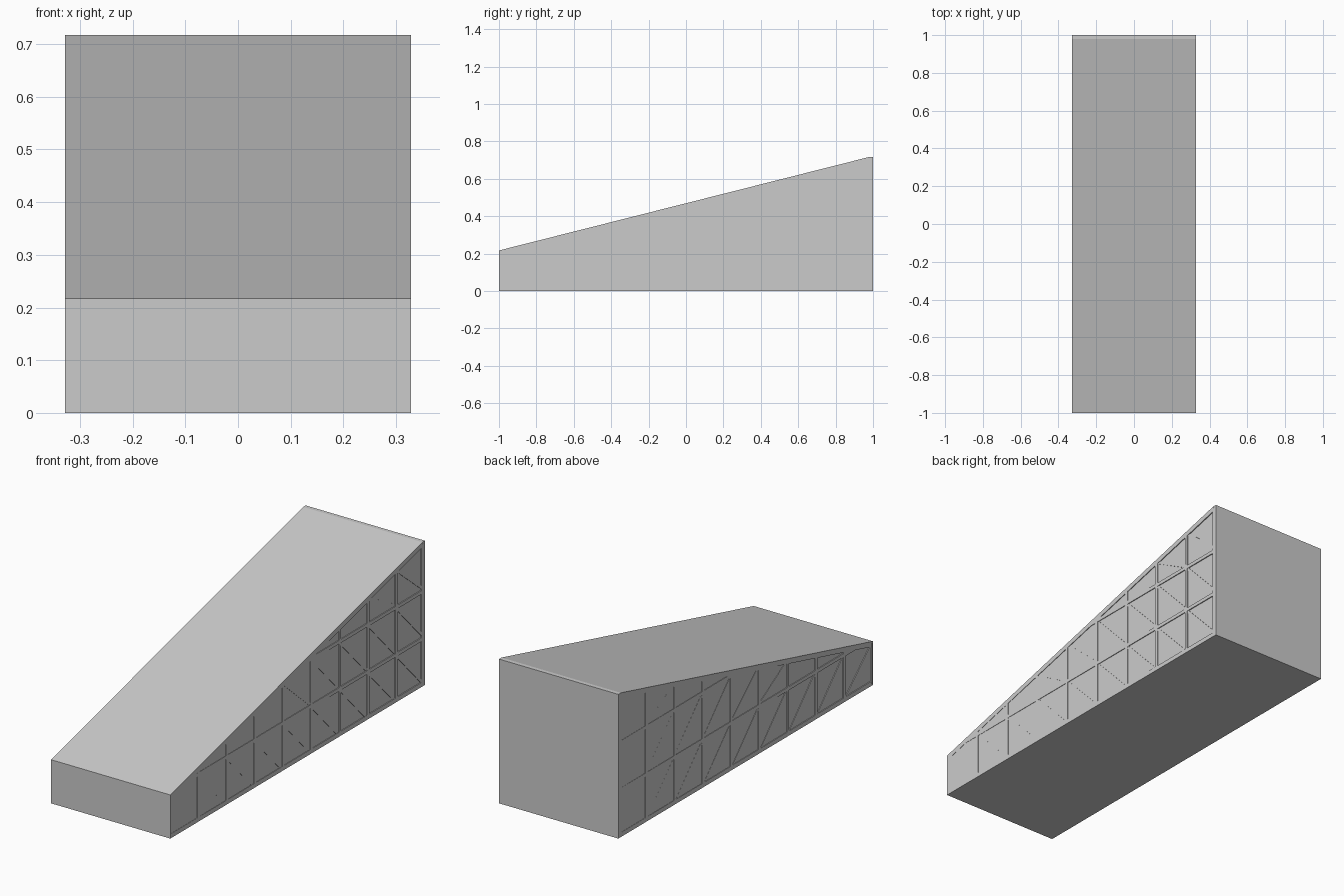
import bpy
from mathutils import Vector

if "Cube" in bpy.data.objects:
    bpy.data.objects.remove(bpy.data.objects["Cube"])

W = 0.328             # half width of the ramp
T = 0.018             # timber thickness
BAYS, ROW = 9, 0.235  # frame grid
FRONT_Z, BACK_Z, FLAT_Y = 0.217, 0.717, 0.98
SLOPE = (BACK_Z - FRONT_Z) / (FLAT_Y + 1)
DECK = 0.008


def top(y):
    """Underside of the deck at position y."""
    return min(FRONT_Z + SLOPE * (y + 1), BACK_Z) - DECK


def prism(name, pts, xa, xb):
    """Extrude a (y, z) profile in x; xa and xb may be functions of y."""
    fa = xa if callable(xa) else (lambda y: xa)
    fb = xb if callable(xb) else (lambda y: xb)
    n = len(pts)
    verts = [(fa(y), y, z) for y, z in pts] + [(fb(y), y, z) for y, z in pts]
    faces = [list(range(n))[::-1], list(range(n, 2 * n))]
    faces += [(i, (i + 1) % n, (i + 1) % n + n, i + n) for i in range(n)]
    me = bpy.data.meshes.new(name)
    me.from_pydata(verts, [], faces)
    ob = bpy.data.objects.new(name, me)
    bpy.context.collection.objects.link(ob)
    return ob


def strip(a, b, w=T):
    """Profile of a straight timber from a to b in the side plane."""
    a, b = Vector(a), Vector(b)
    d = (b - a).normalized() * w / 2
    s = Vector((-d.y, d.x))
    return [a + s, a - s, b - s, b + s]


# Sloping deck with the flat strip at the top end
prism("deck", [(-1, FRONT_Z - DECK), (FLAT_Y, BACK_Z - DECK), (1, BACK_Z - DECK),
               (1, BACK_Z), (FLAT_Y, BACK_Z), (-1, FRONT_Z)], -W, W)

# Base, front and back boards
prism("base_board", [(-1, 0), (1, 0), (1, 0.008), (-1, 0.008)], -W, W)
prism("front_board", [(-1, 0.008), (-0.992, 0.008), (-0.992, 0.212), (-1, 0.209)], -W, W)
prism("back_board", [(0.992, 0.008), (1, 0.008), (1, 0.709), (0.992, 0.709)], -W, W)

# Side boards, set in very slightly more at the back right and front left
outline = [(-0.992, 0.008), (0.992, 0.008), (0.992, top(1)),
           (FLAT_Y, top(FLAT_Y)), (-0.992, top(-0.992))]
prism("right_side_board", outline, 0.314, lambda y: W - 0.003 - 0.002 * y)
prism("left_side_board", outline, lambda y: -W + 0.003 - 0.002 * y, -0.314)

# Timber frame standing proud of the side boards
step = 2 / BAYS
for side, sx in (("right", 1), ("left", -1)):
    x0, x1 = sorted((sx * 0.314, sx * W))

    def timber(kind, pts, inset=0.0):
        prism(f"{side}_{kind}", pts, x0 + (inset if sx < 0 else 0),
              x1 - (inset if sx > 0 else 0))

    # Posts cut to the slope
    for i in range(BAYS + 1):
        y = -1 + i * step
        a, b = max(y - T / 2, -0.992), min(y + T / 2, 0.992)
        if i == BAYS:
            a = 0.992 - T
        timber("post", [(a, 0.008), (b, 0.008), (b, top(b)), (a, top(a))])

    # Bottom rail and sloping rail
    timber("bottom_rail", [(-0.99, 0.008), (0.99, 0.008), (0.99, 0.022), (-0.99, 0.022)])
    timber("sloping_rail", [(-0.99, top(-0.99) - T), (FLAT_Y, top(FLAT_Y) - T),
                            (FLAT_Y, top(FLAT_Y)), (-0.99, top(-0.99))])

    # Horizontal rails running out into the slope
    for r in (1, 2):
        z0, z1 = r * ROW - T / 2, r * ROW + T / 2
        ya = -1 + (z0 + DECK - FRONT_Z) / SLOPE
        yb = -1 + (z1 + DECK - FRONT_Z) / SLOPE
        timber("middle_rail", [(ya, z0), (0.99, z0), (0.99, z1), (yb, z1)])

    # Diagonal braces falling towards the back
    for i in range(BAYS):
        ya, yb = -1 + i * step + 0.01, -1 + (i + 1) * step - 0.01
        for r in range(3):
            z0 = r * ROW + 0.012
            z1 = min((r + 1) * ROW - 0.012, top(ya) - 0.012)
            if z1 - z0 > 0.1:
                timber("brace", strip((ya, z1), (yb, z0), 0.014), 0.0015)
